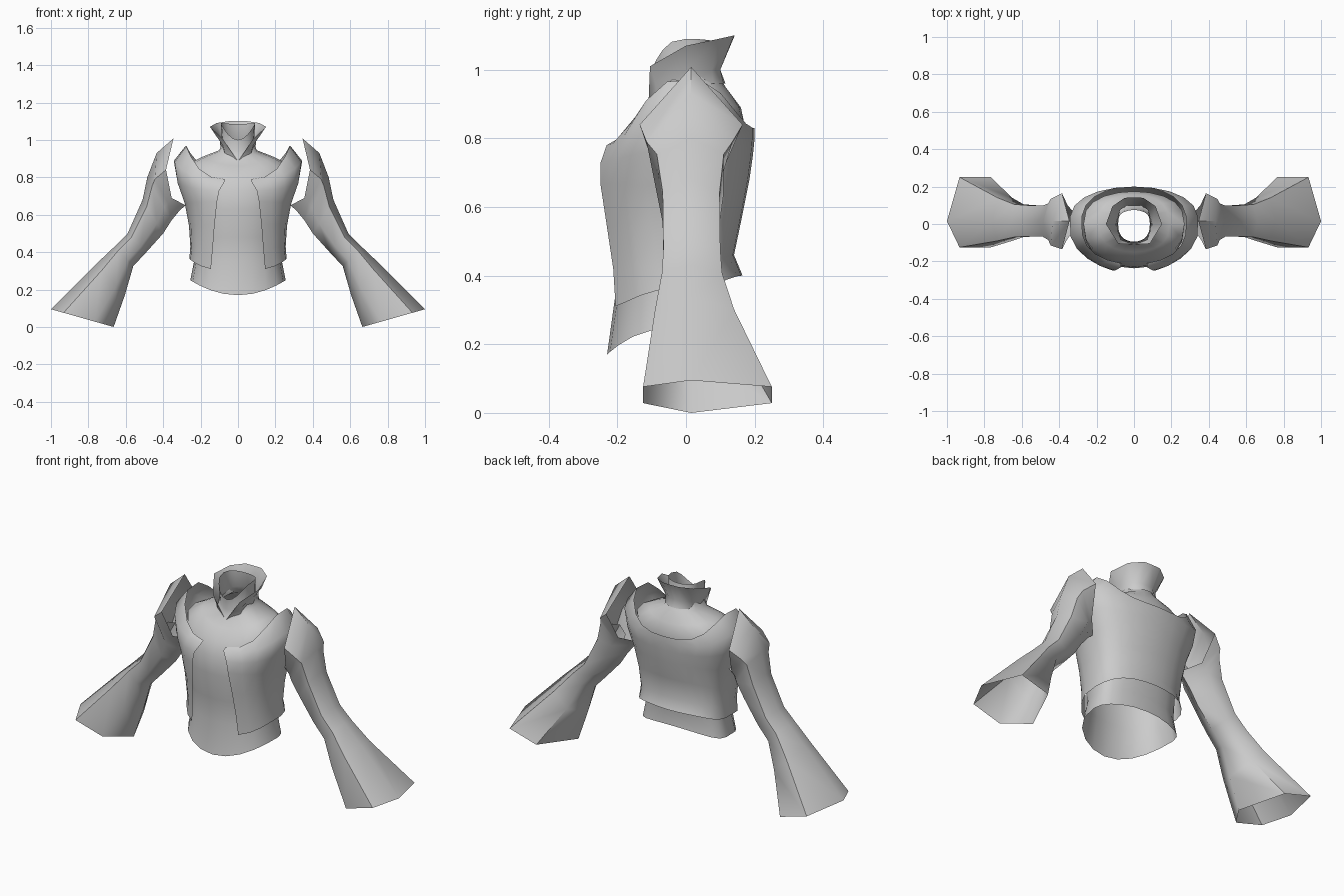
import bpy, bmesh, math
from mathutils import Vector

if "Cube" in bpy.data.objects:
    bpy.data.objects.remove(bpy.data.objects["Cube"])

grey = bpy.data.materials.new("cloth_grey")
grey.diffuse_color = (0.6, 0.6, 0.6, 1)
grey.use_nodes = True
grey.node_tree.nodes["Principled BSDF"].inputs["Base Color"].default_value = grey.diffuse_color


def skin(name, rows, closed=False, one_sided=True):
    """Join rows of points into an open smooth sheet, then mirror it in x."""
    bm = bmesh.new()
    grid = [[bm.verts.new(p) for p in r] for r in rows]
    n = len(rows[0])
    for a, b in zip(grid, grid[1:]):
        for i in range(n if closed else n - 1):
            j = (i + 1) % n
            bm.faces.new((a[i], a[j], b[j], b[i]))
    bmesh.ops.remove_doubles(bm, verts=bm.verts, dist=0.0005)
    bmesh.ops.recalc_face_normals(bm, faces=bm.faces)
    # point the normals away from the core of the part
    core = sum((v.co for v in bm.verts), Vector()) / len(bm.verts)
    if one_sided:
        core.x = 0
    if sum(f.normal.dot(f.calc_center_median() - core) * f.calc_area() for f in bm.faces) < 0:
        bmesh.ops.reverse_faces(bm, faces=bm.faces)
    me = bpy.data.meshes.new(name)
    bm.to_mesh(me)
    bm.free()
    me.materials.append(grey)
    ob = bpy.data.objects.new(name, me)
    bpy.context.collection.objects.link(ob)
    mir = ob.modifiers.new("mirror", 'MIRROR')
    mir.merge_threshold = 0.001
    bpy.ops.object.select_all(action='DESELECT')
    ob.select_set(True)
    bpy.context.view_layer.objects.active = ob
    bpy.ops.object.shade_smooth_by_angle(angle=math.radians(60))
    return ob


def half_ring(x0, rx, yf, yb, zf, zs, zb, zpow, n=10):
    """Half a body section, from the front edge at x0 round to the back centre."""
    a0 = math.asin(x0 / rx)
    pts = []
    for i in range(n + 1):
        a = a0 + (math.pi - a0) * i / n
        s, c = max(0.0, math.sin(a)), math.cos(a)
        y = (yf if c > 0 else yb) * abs(c) ** 0.75
        z0 = zf if c > 0 else zb
        pts.append((0 if i == n else rx * s, y, z0 + (zs - z0) * s ** zpow))
    return pts


# undershirt with its neck: half width, front y, back y, front / side / back z
shirt = [
    (.255, -.23, .10, .17, .25, .28),
    (.235, -.205, .09, .35, .35, .37),
    (.235, -.215, .12, .48, .48, .48),
    (.262, -.237, .15, .63, .63, .63),
    (.27, -.23, .17, .73, .75, .74),
    (.27, -.20, .175, .80, .87, .82),
    (.19, -.15, .16, .86, .91, .89),
    (.10, -.11, .115, .89, .945, .95),
    (.085, -.095, .085, .94, .99, 1.0),
    (.092, -.10, .075, 1.0, 1.09, 1.085),
]
skin("undershirt", [half_ring(0, *r, 2) for r in shirt])

# open jacket: front edge x, then as above
jacket = [
    (.145, .26, -.236, .165, .305, .365, .40),
    (.135, .255, -.24, .14, .42, .43, .46),
    (.125, .262, -.255, .165, .55, .54, .58),
    (.112, .285, -.266, .185, .67, .66, .68),
    (.10, .325, -.258, .195, .73, .77, .75),
    (.07, .345, -.235, .20, .78, .89, .80),
    (.07, .28, -.215, .20, .79, .975, .83),
]
skin("jacket", [half_ring(*r, 4) for r in jacket])

# flared collar, open in a V at the front
collar_base = [(0, -.11, .885), (.07, -.085, .93), (.092, 0, .95),
               (.075, .08, .96), (.035, .11, .96), (0, .115, .96)]
collar_mid = [(0, -.11, .885), (.078, -.09, .965), (.098, 0, 1.0),
              (.075, .075, 1.0), (.035, .10, 1.0), (0, .10, 1.0)]
collar_edge = [(0, -.11, .885), (.085, -.105, 1.01), (.15, 0, 1.07),
               (.115, .095, 1.09), (.05, .14, 1.10), (0, .142, 1.10)]
skin("collar", [collar_base, collar_mid, collar_edge])


def six(o, i, yf, yb):
    """Six-sided sleeve section between an outer and an inner (x, z) point."""
    def at(t, y):
        return (o[0] + (i[0] - o[0]) * t, y, o[1] + (i[1] - o[1]) * t)
    return [at(0, .015), at(.2, yf), at(.7, yf), at(1, .015), at(.7, yb), at(.2, yb)]


# bell sleeve, from the pointed shoulder edge down to the cuff
sleeve = [
    [(.345, .015, 1.008), (.385, -.135, .84), (.355, -.078, .69),
     (.28, .015, .65), (.355, .10, .69), (.385, .165, .84)],
    [(.435, .015, .93), (.445, -.115, .79), (.375, -.075, .665),
     (.31, .015, .625), (.375, .098, .665), (.445, .135, .79)],
    six((.485, .80), (.355, .57), -.085, .11),
    six((.51, .68), (.40, .50), -.068, .098),
    six((.59, .50), (.49, .40), -.066, .10),
    six((.66, .43), (.56, .325), -.07, .105),
    six((.76, .335), (.605, .17), -.09, .14),
    six((1.0, .095), (.665, 0), -.125, .25),
]
skin("sleeve", sleeve, closed=True, one_sided=False)

# narrow lining inside the sleeve
skin("sleeve_lining", [six((.45, .71), (.38, .62), -.03, .06),
                       six((.56, .50), (.49, .43), -.03, .06),
                       six((.65, .37), (.59, .30), -.03, .06)],
     closed=True, one_sided=False)
